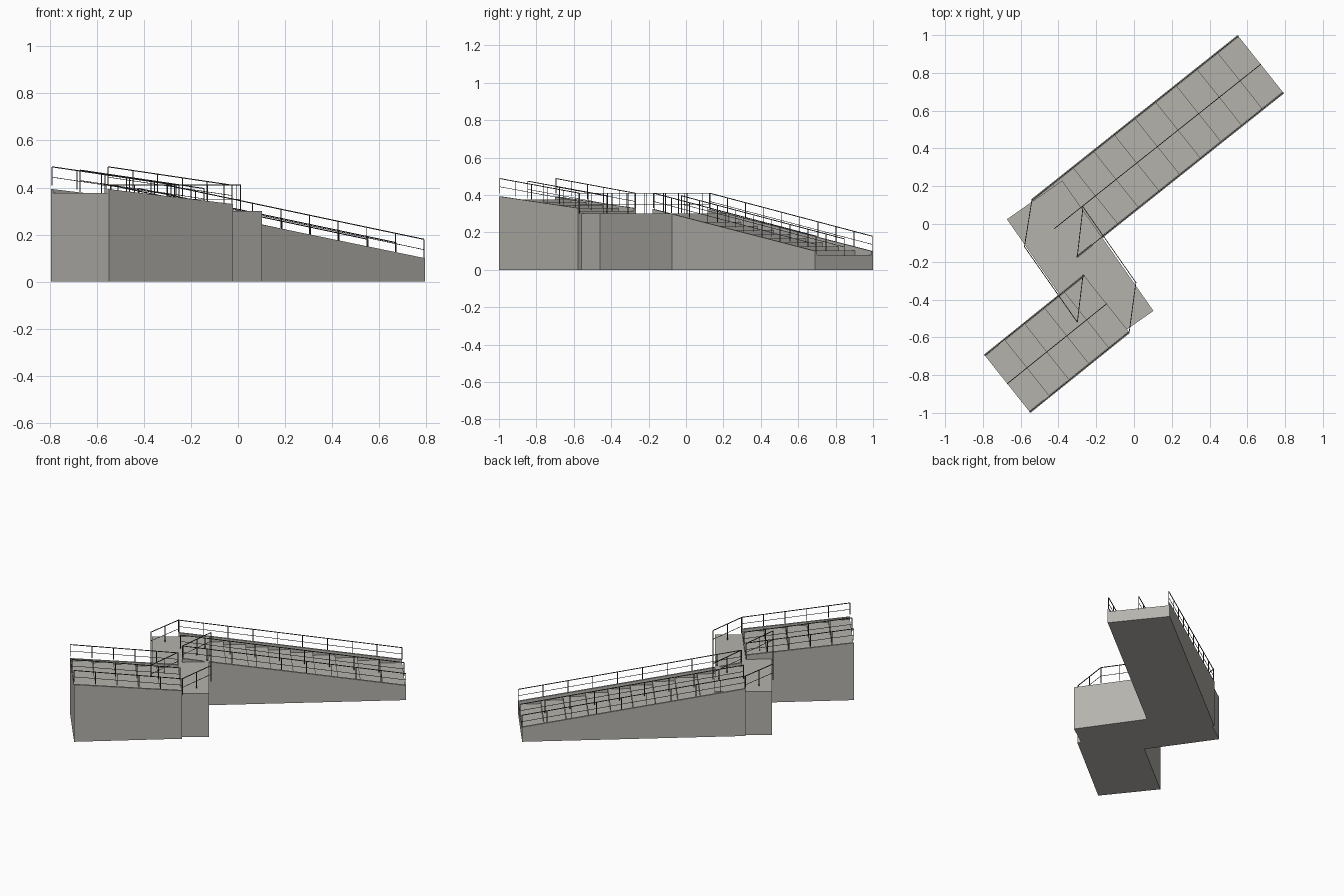
import bpy, bmesh
from mathutils import Vector as V

if "Cube" in bpy.data.objects:
    bpy.data.objects.remove(bpy.data.objects["Cube"])

R = 0.004  # bar thickness


def material(name, col):
    m = bpy.data.materials.new(name)
    m.diffuse_color = (*col, 1)
    m.use_nodes = True
    m.node_tree.nodes["Principled BSDF"].inputs["Base Color"].default_value = m.diffuse_color
    return m


CONCRETE = material("concrete", (0.46, 0.45, 0.415))
METAL = material("dark_metal", (0.06, 0.06, 0.06))


def finish(bm, name, mat):
    bmesh.ops.recalc_face_normals(bm, faces=bm.faces)
    me = bpy.data.meshes.new(name)
    bm.to_mesh(me)
    bm.free()
    me.materials.append(mat)
    ob = bpy.data.objects.new(name, me)
    bpy.context.collection.objects.link(ob)


def prism(name, pts, shift):
    """Planar outline swept along a vector."""
    bm = bmesh.new()
    f = bm.faces.new([bm.verts.new(p) for p in pts])
    ext = bmesh.ops.extrude_face_region(bm, geom=[f], use_keep_orig=True)
    bmesh.ops.translate(bm, vec=shift, verts=[g for g in ext["geom"] if isinstance(g, bmesh.types.BMVert)])
    finish(bm, name, CONCRETE)


def bar(bm, p, q, t=R):
    """Square bar between two points."""
    a = (q - p).normalized()
    s = a.cross(V((0, 0, 1)))
    s = s.normalized() if s.length > 1e-3 else V((1, 0, 0))
    u = s.cross(a)
    rings = [[bm.verts.new(c + (s * i + u * j) * t / 2) for i, j in ((-1, -1), (1, -1), (1, 1), (-1, 1))]
             for c in (p, q)]
    for k in range(4):
        bm.faces.new((rings[0][k], rings[0][k - 1], rings[1][k - 1], rings[1][k]))
    bm.faces.new(rings[0])
    bm.faces.new(rings[1])


def railing(name, path, spans, height, foot=0.0):
    """Top rail, mid rail and posts; path gives the top rail."""
    bm = bmesh.new()
    for p, q, n in zip(path, path[1:], spans):
        for drop in (0, height * 0.55):
            d = V((0, 0, drop))
            bar(bm, p - d, q - d, R if drop == 0 else R * 0.6)
        for i in range(n + 1):
            t = p.lerp(q, i / n)
            bar(bm, t - V((0, 0, height + foot)), t)
    finish(bm, name, METAL)


def flight(name, start, end, cross, steps, z_tread, z_curb, z_rail, spans):
    """Stepped solid, sloping side curbs and three railings.
    start/end are one edge on plan, cross spans to the other edge."""
    s, e, w = V((*start, 0)), V((*end, 0)), V((*cross, 0))
    at = lambda t, z: s.lerp(e, t) + V((0, 0, z))
    prof = [at(1, 0), at(0, 0)]
    for i in range(steps):
        z = z_tread[0] + (z_tread[1] - z_tread[0]) * (i + 1) / steps
        prof += [at(i / steps, z), at((i + 1) / steps, z)]
    n = w.normalized()
    c = 0.012
    prism(name + "_steps", [p + n * c for p in prof], w - n * 2 * c)
    side = [at(0, 0), at(1, 0), at(1, z_curb[1]), at(0, z_curb[0])]
    for tag, off in (("a", V()), ("b", w - n * c)):
        prism(f"{name}_curb_{tag}", [p + off for p in side], n * c)
    for tag, off, dz, foot in (("side_a", n * c / 2, 0, 0), ("side_b", w - n * c / 2, 0, 0),
                               ("centre", w / 2, -0.014, 0.012)):
        path = [at(0, z_rail[0] + dz) + off, at(1, z_rail[1] + dz) + off]
        railing(f"{name}_rail_{tag}", path, [spans], 0.08, foot)


# Long lower flight and short upper flight
flight("long_flight", (-0.545, 0.13), (0.548, 1.0), (0.246, -0.309), 10,
       (0.30, 0.08), (0.325, 0.10), (0.41, 0.18), 9)
flight("short_flight", (-0.268, -0.268), (-0.794, -0.691), (0.246, -0.309), 5,
       (0.30, 0.376), (0.33, 0.393), (0.41, 0.488), 5)

# Landing slab, slightly skewed to the flights
prism("landing", [V((x, y, 0)) for x, y in ((-0.673, 0.025), (-0.38, 0.23), (0.103, -0.46), (-0.19, -0.665))],
      V((0, 0, 0.30)))

# Landing railings, folding back to the flight corners
for nm, pts in (("west", [(-0.54, 0.13), (-0.58, -0.12), (-0.30, -0.52), (-0.27, -0.27)]),
                ("east", [(-0.30, -0.17), (-0.27, 0.09), (0.01, -0.31), (-0.025, -0.57)])):
    railing("landing_rail_" + nm, [V((x, y, 0.41)) for x, y in pts], [2, 4, 2], 0.11)
